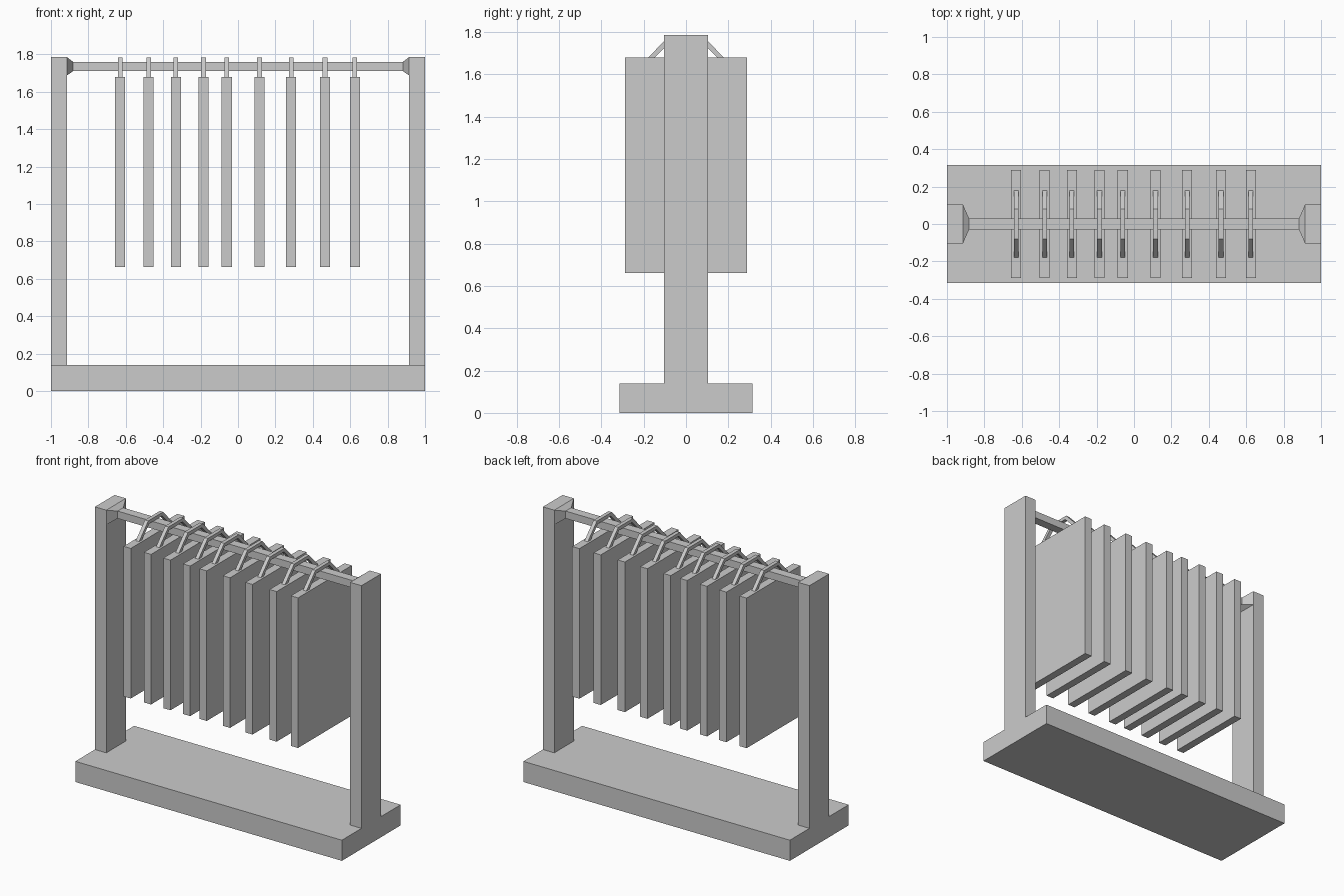
import bpy, bmesh

if "Cube" in bpy.data.objects:
    bpy.data.objects.remove(bpy.data.objects["Cube"])


def make_object(name, bm):
    bmesh.ops.recalc_face_normals(bm, faces=bm.faces[:])
    mesh = bpy.data.meshes.new(name)
    bm.to_mesh(mesh)
    bm.free()
    obj = bpy.data.objects.new(name, mesh)
    bpy.context.collection.objects.link(obj)
    return obj


def box(name, x, y, z):
    """Box from (min, max) ranges."""
    bm = bmesh.new()
    bmesh.ops.create_cube(bm, size=1)
    for v in bm.verts:
        v.co = [r[0] if c < 0 else r[1] for c, r in zip(v.co, (x, y, z))]
    return make_object(name, bm)


def extrude_x(name, outline, x0, x1):
    """Closed (y, z) outline extruded along x."""
    bm = bmesh.new()
    face = bm.faces.new([bm.verts.new((x0, y, z)) for y, z in outline])
    ext = bmesh.ops.extrude_face_region(bm, geom=[face])
    moved = [g for g in ext["geom"] if isinstance(g, bmesh.types.BMVert)]
    bmesh.ops.translate(bm, verts=moved, vec=(x1 - x0, 0, 0))
    return make_object(name, bm)


def rail_bracket(name, side):
    """Tapered block between post and rail."""
    bm = bmesh.new()
    rings = []
    for x, y, z0, z1 in ((0.915, 0.105, 1.687, 1.786), (0.882, 0.03, 1.71, 1.76)):
        corners = ((-y, z0), (y, z0), (y, z1), (-y, z1))
        rings.append([bm.verts.new((side * x, *c)) for c in corners])
    for ring in rings:
        bm.faces.new(ring)
    for i in range(4):
        j = (i + 1) % 4
        bm.faces.new((rings[0][i], rings[0][j], rings[1][j], rings[1][i]))
    return make_object(name, bm)


# Base, posts and rail
box("base", (-1, 1), (-0.315, 0.315), (0, 0.14))
for label, s in (("left", -1), ("right", 1)):
    box(label + "_post", sorted((s * 0.915, s)), (-0.105, 0.105), (0.14, 1.786))
    rail_bracket(label + "_rail_bracket", s)
box("rail", (-0.882, 0.882), (-0.03, 0.03), (1.71, 1.76))

# Hanging panels, each with a bent strap over the rail
half = [(0.178, 1.68), (0.08, 1.783)]
inner = [(0.07, 1.76), (0.147, 1.68)]
strap = (half + [(-y, z) for y, z in reversed(half)]
         + [(-y, z) for y, z in reversed(inner)] + inner)
positions = (-0.63, -0.478, -0.332, -0.184, -0.06, 0.115, 0.284, 0.465, 0.625)
for i, x in enumerate(positions, 1):
    box(f"hanging_panel_{i}", (x - 0.027, x + 0.027), (-0.288, 0.288), (0.662, 1.68))
    extrude_x(f"strap_{i}", strap, x - 0.0125, x + 0.0125)
